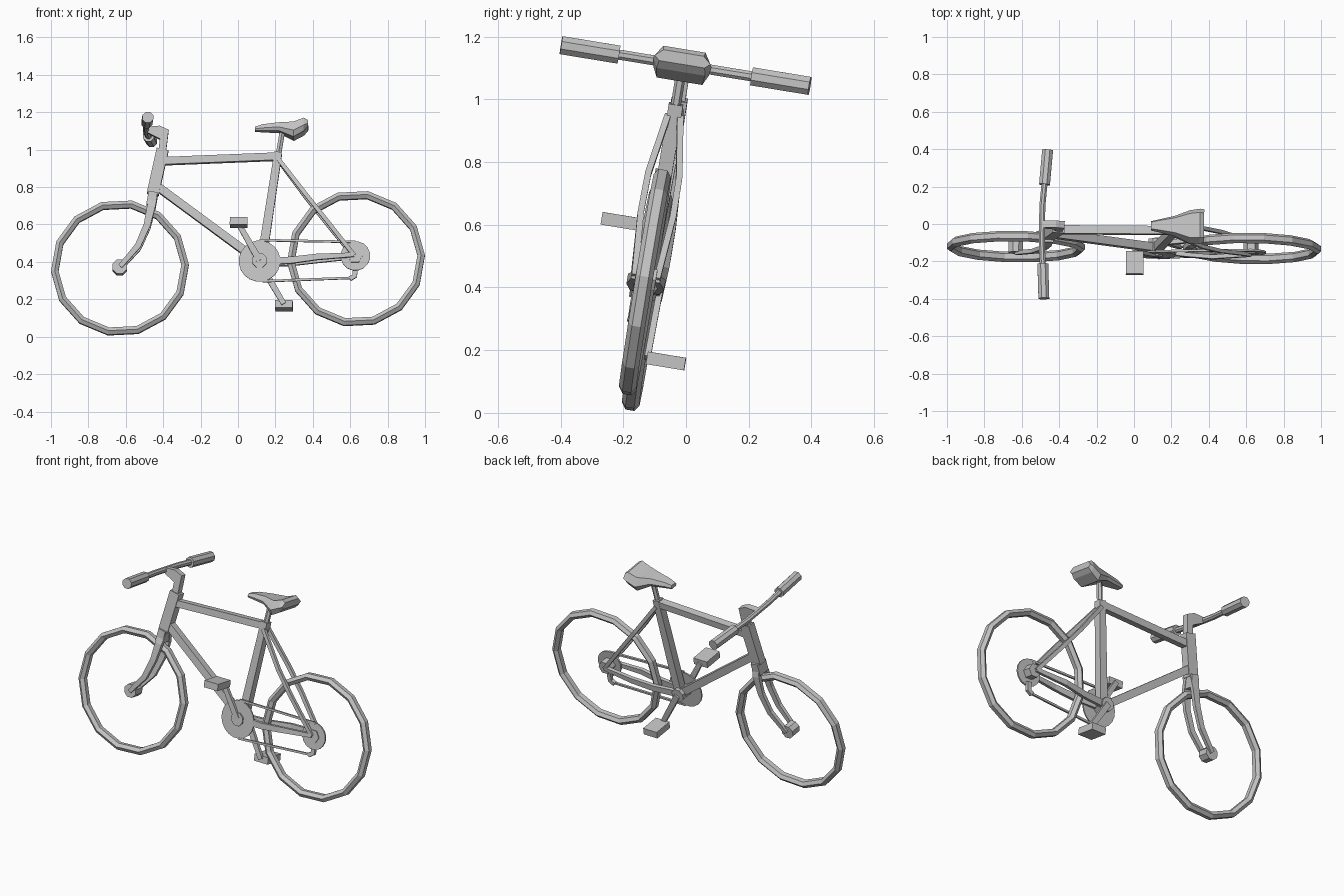
import bpy
import bmesh
from math import sin, cos, pi, radians
from mathutils import Vector, Matrix

cube = bpy.data.objects.get("Cube")
if cube:
    bpy.data.objects.remove(cube)

grey = bpy.data.materials.new("plain grey")
grey.use_nodes = True
grey.diffuse_color = (0.55, 0.55, 0.55, 1)
grey.node_tree.nodes["Principled BSDF"].inputs["Base Color"].default_value = (0.55, 0.55, 0.55, 1)

# the whole bicycle leans sideways and is turned slightly
LEAN = radians(9.3)
POSE = (Matrix.Translation((0, -0.19, 0)) @ Matrix.Rotation(radians(-0.8), 4, 'Z')
        @ Matrix.Rotation(-LEAN, 4, 'X'))


def P(x, side, z):
    return Vector((x, side, z / cos(LEAN)))


def loft(name, rings, closed=False):
    """Skin a list of equal rings; cap the ends unless the loft is closed."""
    n, m = len(rings[0]), len(rings)
    verts = [v for ring in rings for v in ring]
    faces = []
    for i in range(m if closed else m - 1):
        a, b = i * n, (i + 1) % m * n
        for j in range(n):
            k = (j + 1) % n
            faces.append((a + j, a + k, b + k, b + j))
    if not closed:
        faces.append(tuple(reversed(range(n))))
        faces.append(tuple(range((m - 1) * n, m * n)))
    mesh = bpy.data.meshes.new(name)
    mesh.from_pydata(verts, [], faces)
    mesh.materials.append(grey)
    obj = bpy.data.objects.new(name, mesh)
    bpy.context.collection.objects.link(obj)
    obj.matrix_world = POSE
    bm = bmesh.new()
    bm.from_mesh(mesh)
    bmesh.ops.recalc_face_normals(bm, faces=bm.faces)
    bm.to_mesh(mesh)
    bm.free()


def tube(name, pts, half, sides=4, depth=None):
    """Faceted tube; half = half thickness in the frame plane, depth = half width sideways."""
    pts = [P(*p) for p in pts]
    halves = half if isinstance(half, list) else [half] * len(pts)
    rings = []
    for i, p in enumerate(pts):
        t = (pts[min(i + 1, len(pts) - 1)] - pts[max(i - 1, 0)]).normalized()
        ref = Vector((1, 0, 0)) if abs(t.y) > 0.9 else Vector((0, 1, 0))
        u = t.cross(ref).normalized()
        v = u.cross(t).normalized()
        r = halves[i] / cos(pi / sides)
        d = depth / cos(pi / sides) if depth else r
        angles = [2 * pi * (j + 0.5) / sides for j in range(sides)]
        rings.append([p + u * r * cos(a) + v * d * sin(a) for a in angles])
    loft(name, rings)


def disc(name, x, z, radius, s0, s1, sides):
    tube(name, [(x, s0, z), (x, s1, z)], radius, sides)


# wheels: hexagonal rim section swept round fourteen sides
def wheel(name, x, z, outer=0.369, sides=14):
    section = [(0, -0.014), (0, 0.014), (-0.02, 0.028),
               (-0.04, 0.014), (-0.04, -0.014), (-0.02, -0.028)]
    c = P(x, 0, z)
    rings = []
    for i in range(sides):
        a = 2 * pi * i / sides + 0.05
        rings.append([c + Vector(((outer + dr) * cos(a), s, (outer + dr) * sin(a)))
                      for dr, s in section])
    loft(name, rings, closed=True)


wheel("front_wheel", -0.632, 0.367)
wheel("rear_wheel", 0.63, 0.417)
disc("front_hub", -0.633, 0.37, 0.038, -0.033, 0.033, 8)
disc("rear_hub", 0.625, 0.428, 0.035, -0.033, 0.033, 6)

# main frame
tube("head_tube", [(-0.405, 0, 1.0), (-0.458, 0, 0.76)], 0.032, depth=0.026)
tube("top_tube", [(-0.4, 0, 0.938), (0.2, 0, 0.962)], 0.02, depth=0.022)
tube("down_tube", [(-0.43, 0, 0.8), (0.1, 0, 0.41)], 0.022, depth=0.022)
tube("seat_tube", [(0.213, 0, 0.985), (0.125, 0, 0.4)], [0.021, 0.025], depth=0.023)
disc("bottom_bracket", 0.115, 0.4, 0.038, -0.05, 0.045, 8)

# paired blades and stays
for label, s in (("right", -1), ("left", 1)):
    tube(label + "_fork_blade",
         [(-0.452, s * 0.015, 0.77), (-0.465, s * 0.038, 0.69), (-0.487, s * 0.043, 0.59),
          (-0.535, s * 0.042, 0.48), (-0.63, s * 0.034, 0.37)],
         [0.024, 0.022, 0.018, 0.016, 0.012], depth=0.011)
    tube(label + "_seat_stay",
         [(0.215, s * 0.02, 0.945), (0.36, s * 0.05, 0.755), (0.46, s * 0.052, 0.63),
          (0.62, s * 0.036, 0.43)], 0.011, depth=0.01)
    tube(label + "_chain_stay",
         [(0.13, s * 0.022, 0.4), (0.28, s * 0.038, 0.402), (0.42, s * 0.05, 0.418),
          (0.62, s * 0.036, 0.432)], [0.02, 0.018, 0.016, 0.011], depth=0.011)
tube("fork_crown", [(-0.455, 0, 0.77), (-0.468, 0, 0.7)], 0.024, depth=0.04)

# drivetrain
disc("chainring", 0.115, 0.398, 0.11, -0.042, -0.034, 20)
disc("cassette", 0.627, 0.428, 0.078, -0.028, -0.018, 16)
tube("upper_chain", [(0.115, -0.038, 0.51), (0.627, -0.023, 0.503)], 0.006)
tube("lower_chain", [(0.13, -0.038, 0.29), (0.6, -0.012, 0.312)], 0.006)
tube("derailleur_cage", [(0.627, -0.01, 0.37), (0.624, -0.01, 0.323), (0.597, -0.01, 0.308)],
     0.013, depth=0.01)

# cranks and pedals, half a turn apart
for label, s, x, z, inner in (("right", -1, 0.004, 0.592, 0.06), ("left", 1, 0.244, 0.182, 0.045)):
    tube(label + "_crank", [(0.115, s * 0.044, 0.4), (x, s * (inner - 0.004), z)],
         [0.018, 0.014], depth=0.01)
    corners = ((-0.047, -0.02), (0.047, -0.02), (0.047, 0.02), (-0.047, 0.02))
    loft(label + "_pedal", [[P(x + a, s * side, z + b) for a, b in corners]
                            for side in (inner - 0.005, inner + 0.118)])

# stem, handlebar and grips
stem_outline = [(-0.43, 0.97), (-0.39, 0.97), (-0.38, 1.045), (-0.373, 1.104),
                (-0.42, 1.125), (-0.49, 1.122), (-0.485, 1.088), (-0.42, 1.055)]
loft("stem", [[P(x, s, z) for x, z in stem_outline] for s in (-0.019, 0.019)])
tube("handlebar", [(-0.479, -0.39, 1.108), (-0.494, -0.1, 1.108),
                   (-0.494, 0.1, 1.108), (-0.47, 0.39, 1.108)], 0.016, 8)
for label, s, x0, x1 in (("right", -1, -0.487, -0.479), ("left", 1, -0.484, -0.47)):
    tube(label + "_grip", [(x0, s * 0.215, 1.108), (x1, s * 0.402, 1.108)], 0.029, 8)

# saddle: hexagonal sections from nose to tail
tube("seat_post", [(0.212, 0, 0.96), (0.235, 0, 1.1)], 0.014, 6)
sections = [(0.088, 0.025, 1.098, 1.12), (0.13, 0.035, 1.097, 1.132),
            (0.215, 0.055, 1.095, 1.14), (0.295, 0.09, 1.058, 1.14),
            (0.35, 0.095, 1.088, 1.16), (0.372, 0.09, 1.112, 1.148)]
rings = []
for x, w, low, high in sections:
    mid = low + (high - low) * 0.4
    rings.append([P(x, -w, mid), P(x, -w * 0.82, low), P(x, w * 0.82, low),
                  P(x, w, mid), P(x, w * 0.72, high), P(x, -w * 0.72, high)])
loft("saddle", rings)
